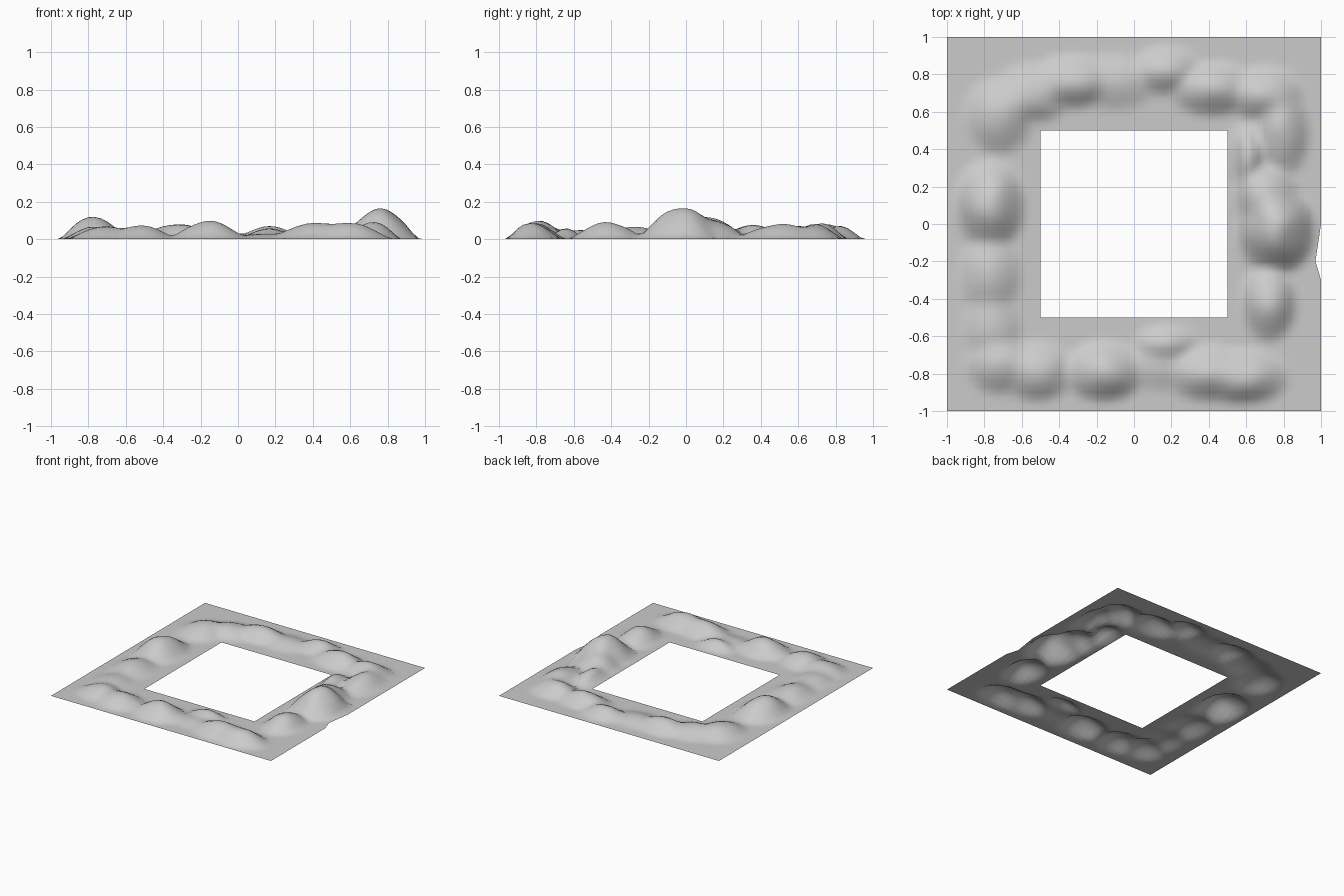
import bpy, bmesh, math
from mathutils import noise, Vector

if "Cube" in bpy.data.objects:
    bpy.data.objects.remove(bpy.data.objects["Cube"])

# hills: centre x, centre y, height, radius x, radius y
HILLS = [
    # right side
    (.76, -.03, .165, .23, .25), (.70, .15, .10, .20, .20), (.72, -.42, .092, .16, .22),
    (.79, .50, .08, .16, .27), (.60, .36, .075, .12, .20),
    # back side
    (.70, .69, .08, .22, .16), (.42, .72, .085, .25, .15), (.17, .82, .07, .20, .14),
    (-.33, .76, .085, .24, .15), (-.10, .76, .04, .25, .16), (-.55, .69, .06, .22, .18),
    # left side
    (-.72, .58, .07, .20, .22), (-.77, .10, .12, .20, .26), (-.77, -.27, .065, .18, .25),
    (-.76, -.55, .05, .17, .24),
    # front side
    (-.72, -.75, .07, .20, .17), (-.52, -.79, .075, .21, .17), (-.16, -.79, .10, .23, .17),
    (.17, -.64, .055, .18, .11), (.15, -.76, .03, .25, .14),
    (.40, -.80, .08, .25, .16), (.58, -.82, .09, .26, .16),
]


def height(x, y):
    total = 0
    for cx, cy, h, rx, ry in HILLS:
        d = ((x - cx) / rx) ** 2 + ((y - cy) / ry) ** 2
        if d < 1:
            total += (h * (1 - d) ** 1.6) ** 3
    z = total ** (1 / 3)
    z *= 1 + .12 * noise.noise(Vector((x * 7, y * 7, 0)))
    # keep the rims flat
    m = max(abs(x), abs(y))
    rim = max(0, min(1, (m - .5) / .1, (1 - m) / .08))
    return z * rim


# flat square frame, open underneath
bm = bmesh.new()
bmesh.ops.create_grid(bm, x_segments=60, y_segments=60, size=1)
hole = [f for f in bm.faces
        if max(abs(f.calc_center_median().x), abs(f.calc_center_median().y)) < .5]
bmesh.ops.delete(bm, geom=hole, context='FACES')

# raise the ridge, and nick the right edge
for v in bm.verts:
    x, y = v.co.x, v.co.y
    v.co.z = height(x, y)
    if x > .99 and -.3 < y < 0:
        v.co.x -= .03 * ((y + .3) / .1 if y < -.2 else -y / .2)
for f in bm.faces:
    f.smooth = True

mesh = bpy.data.meshes.new("mountain_ring")
bm.to_mesh(mesh)
bm.free()
ring = bpy.data.objects.new("mountain_ring", mesh)
bpy.context.collection.objects.link(ring)
